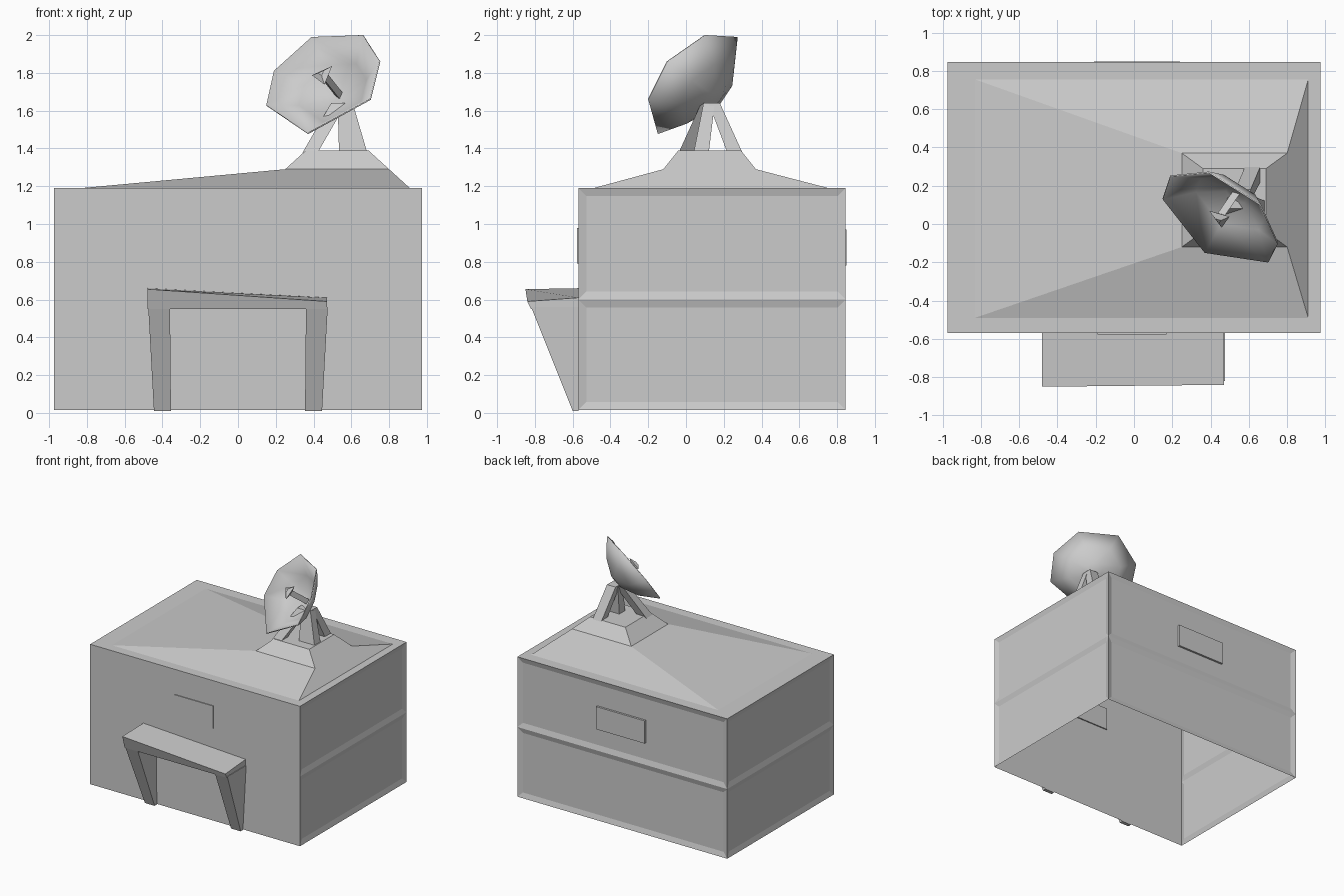
import bpy, bmesh
from mathutils import Vector

if "Cube" in bpy.data.objects:
    bpy.data.objects.remove(bpy.data.objects["Cube"])


def finish(name, bm, smooth=None):
    bmesh.ops.recalc_face_normals(bm, faces=bm.faces)
    me = bpy.data.meshes.new(name)
    bm.to_mesh(me)
    bm.free()
    ob = bpy.data.objects.new(name, me)
    bpy.context.collection.objects.link(ob)
    if smooth:
        bpy.ops.object.select_all(action='DESELECT')
        ob.select_set(True)
        bpy.context.view_layer.objects.active = ob
        bpy.ops.object.shade_smooth_by_angle(angle=smooth)
    return ob


def loft(bm, rings, cap_start=False, cap_end=False):
    vs = [[bm.verts.new(p) for p in r] for r in rings]
    n = len(rings[0])
    for a, b in zip(vs, vs[1:]):
        for i in range(n):
            j = (i + 1) % n
            bm.faces.new((a[i], a[j], b[j], b[i]))
    if cap_start:
        bm.faces.new(vs[0])
    if cap_end:
        bm.faces.new(vs[-1])


def rect(x0, x1, y0, y1, z):
    return [(x0, y0, z), (x1, y0, z), (x1, y1, z), (x0, y1, z)]


def box(name, x0, x1, y0, y1, z0, z1):
    bm = bmesh.new()
    loft(bm, [rect(x0, x1, y0, y1, z0), rect(x0, x1, y0, y1, z1)], True, True)
    return finish(name, bm)


X, Y0, Y1, TOP = 0.975, -0.57, 0.845, 1.19

# walls: open underneath, two shallow recessed panels on each side
bm = bmesh.new()
loft(bm, [rect(-X, X, Y0, Y1, z) for z in (0.015, 0.6, TOP)])
bmesh.ops.recalc_face_normals(bm, faces=bm.faces)
front = [f for f in bm.faces if f.calc_center_median().y < Y0 + 0.01]
others = [f for f in bm.faces if f not in front]
bmesh.ops.inset_individual(bm, faces=others, thickness=0.06, depth=-0.012)
finish("walls", bm)

# roof: flat rim, then a low mound rising to the dish platform
bm = bmesh.new()
loft(bm, [rect(-X, X, Y0, Y1, TOP),
          rect(-0.83, 0.91, -0.49, 0.755, TOP),
          rect(0.25, 0.80, -0.12, 0.37, 1.29),
          rect(0.36, 0.69, -0.04, 0.29, 1.39)], cap_end=True)
finish("roof", bm)

# porch: canopy with sloping top edge and two wedge-shaped side posts
bm = bmesh.new()
loft(bm, [[(-0.48, -0.57, 0.55), (-0.48, -0.82, 0.55), (-0.48, -0.85, 0.655), (-0.48, -0.57, 0.66)],
          [(0.47, -0.57, 0.55), (0.47, -0.82, 0.55), (0.47, -0.84, 0.59), (0.47, -0.57, 0.61)]],
     True, True)
finish("porch_canopy", bm)
for side, name in ((-1, "porch_post_left"), (1, "porch_post_right")):
    bm = bmesh.new()
    rings = []
    for top, foot in ((0.475, 0.445), (0.36, 0.355)):
        rings.append([(side * foot, -0.57, 0.01), (side * foot, -0.60, 0.01),
                      (side * top, -0.82, 0.56), (side * top, -0.57, 0.56)])
    loft(bm, rings, True, True)
    finish(name, bm)

# windows: thin plates on front and back
box("front_window", -0.19, 0.17, Y0 - 0.007, Y0 + 0.01, 0.79, 0.98)
box("back_window", -0.21, 0.24, Y1 - 0.015, Y1 + 0.005, 0.78, 0.97)

# dish legs
apex = Vector((0.56, 0.13, 1.64))
for i, (x, y) in enumerate(((0.38, 0.0), (0.61, 0.08), (0.62, 0.26))):
    w = 0.075 if i == 1 else 0.04
    t = apex.lerp(Vector((x, y, 1.64)), 0.15)
    bm = bmesh.new()
    loft(bm, [rect(x - w, x + w, y - 0.04, y + 0.04, 1.375),
              rect(t.x - 0.04, t.x + 0.04, t.y - 0.03, t.y + 0.03, t.z)], True, True)
    finish(f"dish_leg_{i + 1}", bm)

# dish: faceted bowl tilted up towards the front left
rim = [Vector(p) for p in (
    (0.15, 0.13, 1.63), (0.19, 0.25, 1.81), (0.39, 0.27, 1.99), (0.66, 0.10, 2.0),
    (0.75, -0.10, 1.86), (0.70, -0.20, 1.66), (0.37, -0.15, 1.48))]
centre = sum(rim, Vector()) / len(rim)
axis = Vector((0.46, 0.67, -0.58)).normalized()
bm = bmesh.new()
loft(bm, [rim] + [[centre + axis * d + (p - centre) * s for p in rim]
                  for s, d in ((0.6, 0.11), (0.18, 0.17))], cap_end=True)
dish = finish("dish", bm, 0.7)
mod = dish.modifiers.new("thickness", 'SOLIDIFY')
mod.thickness = 0.008
mod.offset = 0

# feed: slim pyramid from the bowl to just beyond the rim
side_a = axis.orthogonal().normalized()
side_b = axis.cross(side_a)
bm = bmesh.new()
loft(bm, [[centre + axis * d + side_a * r * a + side_b * r * b
           for a, b in ((1, 0), (-0.5, 0.87), (-0.5, -0.87))]
          for d, r in ((0.165, 0.025), (0.0, 0.025), (-0.02, 0.07), (-0.04, 0.02))], True, True)
finish("dish_feed", bm)
